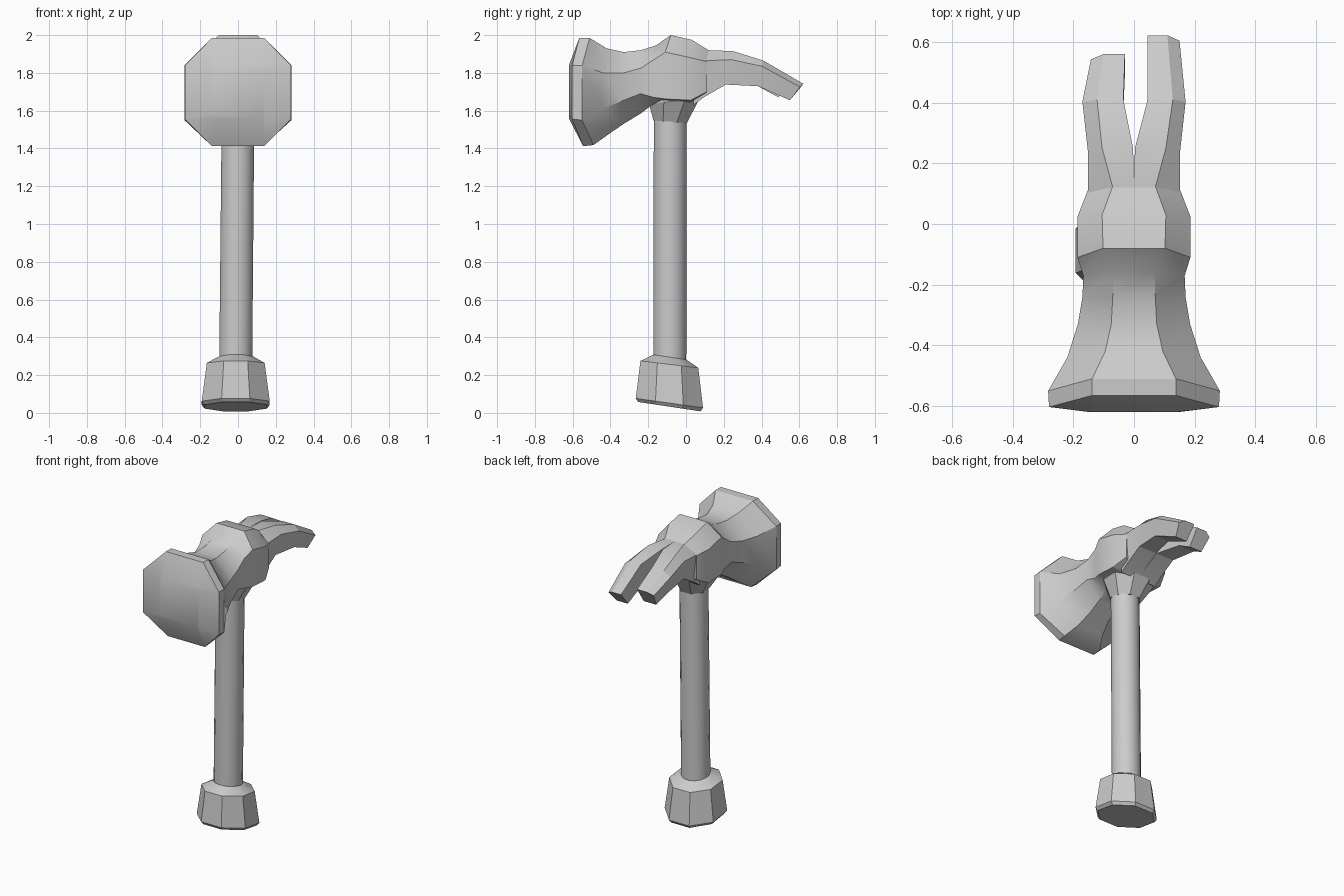
import bpy, bmesh, math


def loft(name, rings, angle=30):
    """Skin a list of equal-length point rings and cap both ends."""
    bm = bmesh.new()
    vs = [[bm.verts.new(p) for p in ring] for ring in rings]
    n = len(rings[0])
    for a, b in zip(vs, vs[1:]):
        for i in range(n):
            j = (i + 1) % n
            bm.faces.new((a[i], a[j], b[j], b[i]))
    bm.faces.new(vs[0])
    bm.faces.new(vs[-1])
    bmesh.ops.recalc_face_normals(bm, faces=bm.faces)
    me = bpy.data.meshes.new(name)
    bm.to_mesh(me)
    bm.free()
    ob = bpy.data.objects.new(name, me)
    bpy.context.collection.objects.link(ob)
    bpy.ops.object.select_all(action='DESELECT')
    ob.select_set(True)
    bpy.context.view_layer.objects.active = ob
    bpy.ops.object.shade_smooth_by_angle(angle=math.radians(angle))
    return ob


def ring(n, cx, cy, rx, ry, z, tilt=0.0):
    """Elliptical ring, flat side forward, tilted along y."""
    pts = []
    for i in range(n):
        a = 2 * math.pi * (i + 0.5) / n
        y = ry * math.sin(a)
        pts.append((cx + rx * math.cos(a), cy + y, z + tilt * y))
    return pts


def octagon(yt, ys, yb, zt, zu, zl, zb, xs, xt):
    """Head cross-section: top, side and bottom edges may lie at different y."""
    return [(xt, yt, zt), (xs, ys, zu), (xs, ys, zl), (xt, yb, zb),
            (-xt, yb, zb), (-xs, ys, zl), (-xs, ys, zu), (-xt, yt, zt)]


# Head: domed striking face, flared rim, waist and central block
loft("hammer_head", [octagon(*s) for s in [
    (-.62, -.62, -.62, 1.84, 1.82, 1.58, 1.56, .145, .13),
    (-.565, -.603, -.545, 1.985, 1.84, 1.555, 1.412, .28, .138),
    (-.51, -.55, -.49, 1.985, 1.84, 1.55, 1.418, .283, .138),
    (-.42, -.44, -.41, 1.93, 1.80, 1.61, 1.475, .22, .095),
    (-.33, -.33, -.33, 1.91, 1.80, 1.655, 1.53, .185, .075),
    (-.24, -.24, -.24, 1.92, 1.825, 1.69, 1.585, .17, .07),
    (-.16, -.17, -.18, 1.945, 1.87, 1.67, 1.63, .167, .07),
    (-.08, -.11, -.11, 2.0, 1.91, 1.662, 1.65, .186, .102),
    (.03, .025, .02, 1.975, 1.88, 1.655, 1.645, .186, .105),
    (.12, .11, .08, 1.92, 1.86, 1.70, 1.67, .153, .072),
]])

# Claws: one slightly longer than the other, split by a V notch
# station: y top, y bottom, z top, z edge, z bottom, x inner, x ridge, x outer
base = [(.05, .04, 1.92, 1.86, 1.63, 0, .07, .152),
        (.12, .09, 1.92, 1.865, 1.668, 0, .07, .152),
        (.25, .21, 1.915, 1.87, 1.738, .003, .105, .152)]
claws = {
    "claw_right": (1, [(.41, .38, 1.865, 1.835, 1.73, .045, .128, .17),
                       (.622, .55, 1.742, 1.725, 1.655, .045, .11, .15)]),
    "claw_left": (-1, [(.41, .38, 1.865, 1.835, 1.73, .035, .122, .17),
                       (.56, .49, 1.775, 1.755, 1.67, .03, .10, .142)]),
}
for name, (side, tip) in claws.items():
    rings = []
    for yt, yb, zt, ze, zb, xi, xr, xo in base + tip:
        ym = yt - .25 * (yt - yb)
        rings.append([(side * xi, yt, zt), (side * xr, yt, zt), (side * xo, ym, ze),
                      (side * (xo - .02), yb, zb), (side * xi, yb, zb)])
    loft(name, rings, 20)

# Collar flaring from the handle into the head
loft("collar", [ring(8, -.003, -.085, .095, .095, 1.54, -.1),
                ring(8, -.01, -.062, .165, .145, 1.65, .1),
                ring(8, -.005, -.06, .14, .13, 1.72)], 25)

# Handle shaft, leaning very slightly
loft("handle", [ring(16, -.012, -.086, .089, .089, .27),
                ring(16, 0, -.084, .088, .088, 1.57)], 40)

# Octagonal pommel with slanted ends
k = 1 / math.cos(math.pi / 8)
loft("pommel", [ring(8, -.012, -.088, .165 * k, .165 * k, .033, -.15),
                ring(8, -.012, -.088, .18 * k, .178 * k, .052, -.14),
                ring(8, -.012, -.088, .153 * k, .153 * k, .257, -.12),
                ring(8, -.01, -.086, .088 * k, .088 * k, .295, -.15)], 25)
